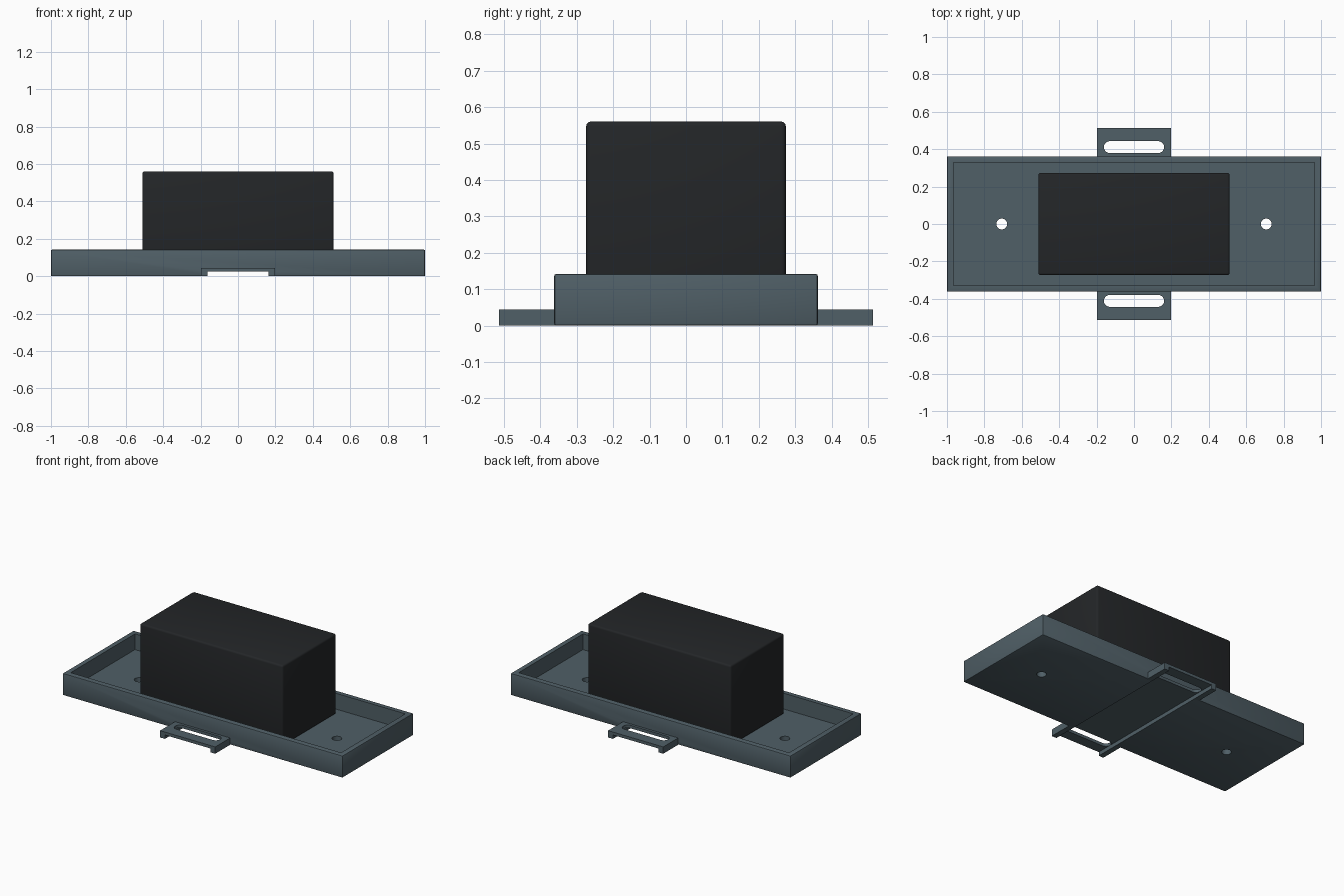
import bpy, bmesh
from math import pi, cos, sin

if "Cube" in bpy.data.objects:
    bpy.data.objects.remove(bpy.data.objects["Cube"])

def material(name, rgb):
    m = bpy.data.materials.new(name)
    m.diffuse_color = (*rgb, 1)
    m.use_nodes = True
    m.node_tree.nodes["Principled BSDF"].inputs["Base Color"].default_value = m.diffuse_color
    return m

SLATE = material("slate", (0.08, 0.115, 0.135))
BLACK = material("black", (0.017, 0.019, 0.021))

def finish(name, bm, mat=None):
    bmesh.ops.recalc_face_normals(bm, faces=bm.faces)
    me = bpy.data.meshes.new(name)
    bm.to_mesh(me)
    bm.free()
    ob = bpy.data.objects.new(name, me)
    bpy.context.collection.objects.link(ob)
    if mat:
        me.materials.append(mat)
    return ob

def box(name, x, y, z, mat=None, bevel=0, segments=2):
    bm = bmesh.new()
    bmesh.ops.create_cube(bm, size=1)
    for v in bm.verts:
        for i, (a, b) in enumerate((x, y, z)):
            v.co[i] = b if v.co[i] > 0 else a
    if bevel:
        bmesh.ops.bevel(bm, geom=bm.edges[:], offset=bevel, segments=segments,
                        profile=0.5, affect='EDGES')
    return finish(name, bm, mat)

def prism(name, points, z0, z1):
    bm = bmesh.new()
    face = bm.faces.new([bm.verts.new((x, y, z0)) for x, y in points])
    ext = bmesh.ops.extrude_face_region(bm, geom=[face])
    for v in ext["geom"]:
        if isinstance(v, bmesh.types.BMVert):
            v.co.z = z1
    return finish(name, bm)

def stadium(cx, cy, half, r, n=12):
    right = [(cx + half + r * cos(a), cy + r * sin(a))
             for a in [-pi / 2 + pi * i / n for i in range(n + 1)]]
    if half == 0:
        right.pop()
    left = [(2 * cx - x, 2 * cy - y) for x, y in right]
    return right + left

def cut(ob, *cutters):
    for c in cutters:
        c.hide_render = True
        m = ob.modifiers.new("cut", 'BOOLEAN')
        m.operation, m.solver, m.object = 'DIFFERENCE', 'EXACT', c
        bpy.context.view_layer.objects.active = ob
        bpy.ops.object.modifier_apply(modifier=m.name)
        bpy.data.objects.remove(c)

def smooth(ob):
    bpy.ops.object.select_all(action='DESELECT')
    ob.select_set(True)
    bpy.context.view_layer.objects.active = ob
    bpy.ops.object.shade_smooth_by_angle(angle=0.6)

# open tray with strap channel underneath and two screw holes
tray = box("tray", (-1, 1), (-0.362, 0.362), (0, 0.142), SLATE, 0.006)
cut(tray,
    box("cavity", (-0.966, 0.966), (-0.328, 0.328), (0.04, 0.3)),
    box("channel", (-0.162, 0.162), (-1, 1), (-0.1, 0.025)),
    *[prism("hole", stadium(s * 0.707, 0, 0, 0.029), -0.1, 0.2) for s in (-1, 1)])
smooth(tray)

# slotted strap tabs, front and back
for side, s in (("front", -1), ("back", 1)):
    tab = box(side + "_strap_tab", (-0.197, 0.197),
              sorted((s * 0.355, s * 0.514)), (0, 0.044), SLATE)
    cut(tab,
        box("channel", (-0.162, 0.162), (-1, 1), (-0.1, 0.025)),
        prism("slot", stadium(0, s * 0.411, 0.129, 0.032), -0.1, 0.2))
    smooth(tab)

# black block standing in the tray
smooth(box("block", (-0.511, 0.511), (-0.274, 0.274), (0.04, 0.56), BLACK, 0.012, 3))
